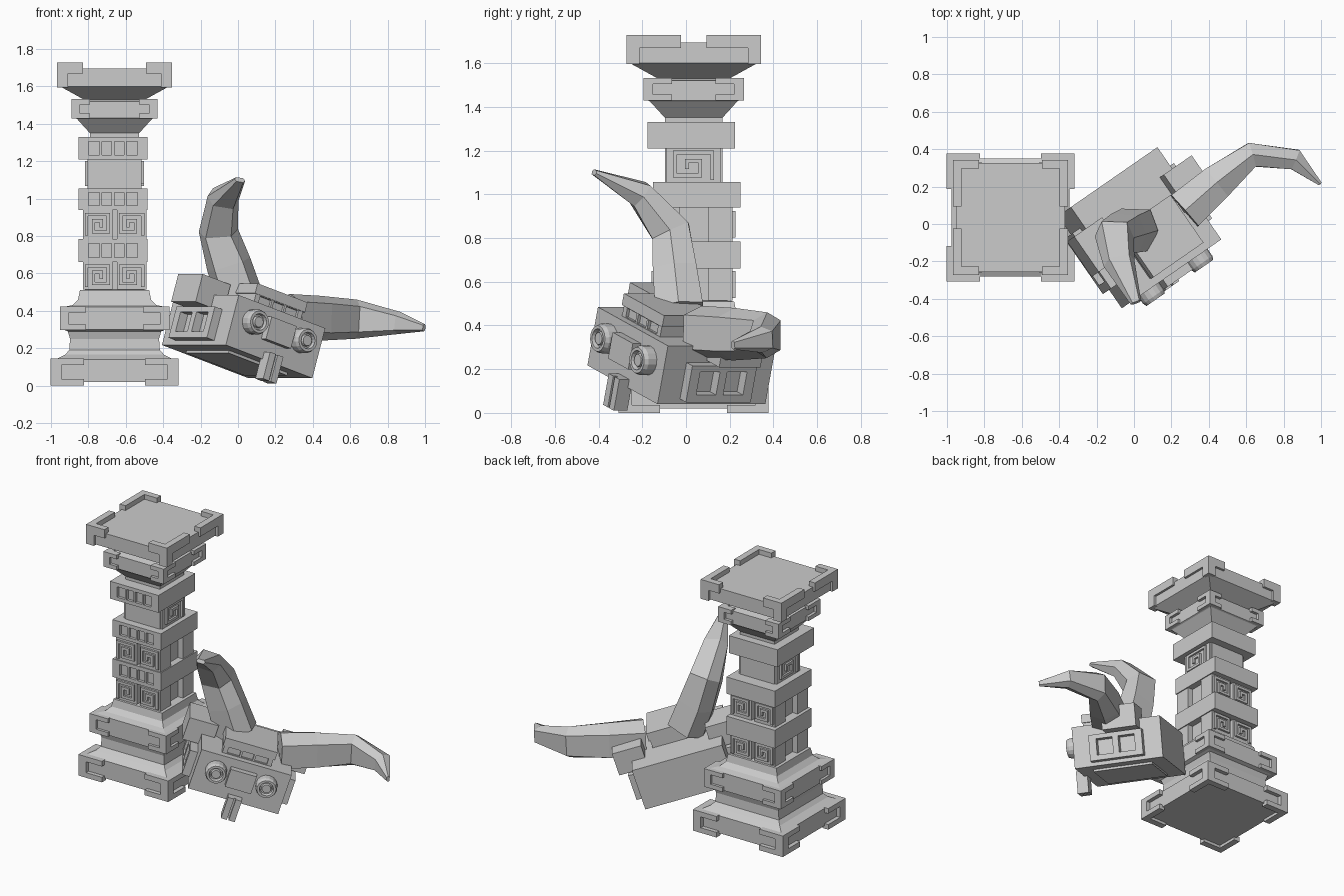
import bpy, bmesh, math
from mathutils import Vector, Matrix

if "Cube" in bpy.data.objects:
    bpy.data.objects.remove(bpy.data.objects["Cube"])

PILLAR = Matrix.Translation((-0.66, 0.035, 0))
HEAD = (Matrix.Translation((0.03, -0.02, 0.262)) @ Matrix.Rotation(math.radians(34.7), 4, 'Z')
        @ Matrix.Rotation(math.radians(17.5), 4, 'Y'))


def finish(name, bm, mat=Matrix()):
    bmesh.ops.recalc_face_normals(bm, faces=bm.faces)
    me = bpy.data.meshes.new(name)
    bm.to_mesh(me)
    bm.free()
    ob = bpy.data.objects.new(name, me)
    ob.matrix_world = mat
    bpy.context.collection.objects.link(ob)
    return ob


def boxes(name, spans, mat=Matrix()):
    """Each span is (x0, x1, y0, y1, z0, z1)."""
    bm = bmesh.new()
    for s in spans:
        c = Vector(((s[0] + s[1]) / 2, (s[2] + s[3]) / 2, (s[4] + s[5]) / 2))
        d = (abs(s[1] - s[0]), abs(s[3] - s[2]), abs(s[5] - s[4]), 1)
        bmesh.ops.create_cube(bm, size=1, matrix=Matrix.Translation(c) @ Matrix.Diagonal(d))
    return finish(name, bm, mat)


def loft(name, rings, mat=Matrix()):
    """Skin a list of closed point rings and cap both ends."""
    bm = bmesh.new()
    vs = [[bm.verts.new(p) for p in r] for r in rings]
    n = len(vs[0])
    for a, b in zip(vs, vs[1:]):
        for i in range(n):
            bm.faces.new((a[i], a[(i + 1) % n], b[(i + 1) % n], b[i]))
    bm.faces.new(vs[0])
    bm.faces.new(vs[-1])
    return finish(name, bm, mat)


def windows(x0, x1, z0, z1, y0, y1, count, edge, gap=0.014):
    """Raised frame with a row of recessed windows."""
    rim = (z1 - z0) * 0.2
    out = [(x0, x1, y0, y1, z0, z0 + rim), (x0, x1, y0, y1, z1 - rim, z1),
           (x0, x0 + edge, y0, y1, z0, z1), (x1 - edge, x1, y0, y1, z0, z1)]
    step = (x1 - x0 - 2 * edge) / count
    for i in range(1, count):
        x = x0 + edge + i * step
        out.append((x - gap / 2, x + gap / 2, y0, y1, z0, z1))
    return out


# Pillar core: square sections up a stepped, flared profile
profile = [(.315, .02), (.315, .14), (.265, .165), (.242, .19), (.238, .25), (.25, .29),
           (.275, .30), (.275, .42), (.225, .43), (.195, .46), (.185, .51), (.132, .515),
           (.132, 1.35), (.20, 1.425), (.21, 1.43), (.21, 1.52), (.165, 1.53),
           (.292, 1.60), (.292, 1.695)]
loft("pillar_core", [[(-h, -h, z), (h, -h, z), (h, h, z), (-h, h, z)] for h, z in profile], PILLAR)


# Corner brackets on the base, plinth and capitals
def brackets(name, half, z0, z1, lx, ly, post, bar, lower=True):
    spans, t = [], 0.045
    for sx in (-1, 1):
        for sy in (-1, 1):
            ox, oy = sx * half, sy * half
            ix, iy = sx * (half - t), sy * (half - t)
            px, py = sx * (half - post), sy * (half - post)
            spans += [(ox, px, oy, iy, z0, z1), (ox, ix, oy, py, z0, z1)]
            for a, b in [(z1 - bar, z1)] + ([(z0, z0 + bar)] if lower else []):
                spans += [(ox, sx * (half - lx), oy, iy, a, b), (ox, ix, oy, sy * (half - ly), a, b)]
    boxes(name, spans, PILLAR)


brackets("base_brackets", .343, 0.0, .145, .18, .19, .06, .035)
brackets("plinth_brackets", .293, .297, .422, .14, .14, .05, .03)
brackets("neck_brackets", .23, 1.428, 1.532, .10, .13, .04, .028)
brackets("cap_brackets", .308, 1.595, 1.728, .14, .25, .06, .06, False)

# Bands round the shaft, with windows in front
for i, (z0, z1, cy) in enumerate([(.66, .785, .015), (.94, 1.055, .015), (1.21, 1.33, -.012)]):
    f = cy - .2
    boxes("shaft_band_%d" % (i + 1), [(-.193, .177, f + .018, cy + .2, z0, z1)]
          + windows(-.193, .177, z0, z1, f, f + .02, 4, .055), PILLAR)

# Square spiral ornament as strips on a panel, u across and z up
SPIRAL = [(-1, -1), (-1, 1), (1, 1), (1, -.8), (-.35, -.8), (-.35, .35), (.35, .35), (.35, -.15)]


def spiral(cu, cz, ru, rz, flip, y0, y1, along_x=True):
    out, w = [], 0.009
    pts = [(cu + flip * a * ru, cz + b * rz) for a, b in SPIRAL]
    for (a, b), (c, d) in zip(pts, pts[1:]):
        u0, u1 = min(a, c) - w, max(a, c) + w
        v0, v1 = min(b, d) - w, max(b, d) + w
        out.append((u0, u1, y0, y1, v0, v1) if along_x else (y0, y1, u0, u1, v0, v1))
    return out


for i, (z0, z1) in enumerate([(.515, .66), (.785, .94)]):
    spans = []
    for sx in (-1, 1):
        for sy in (-1, 1):
            spans.append((sx * .012, sx * .17, sy * .065, sy * .178, z0, z1))
            spans += spiral(sx * .092, (z0 + z1) / 2, .058, .052, -sx, sy * .17, sy * .192)
    boxes("spiral_panels_%d" % (i + 1), spans, PILLAR)
spans = []
for sx in (-1, 1):
    spans.append((sx * .12, sx * .145, -.125, .125, 1.055, 1.21))
    spans += spiral(0, 1.133, .085, .058, -sx, sx * .14, sx * .158, False)
boxes("upper_spiral_panels", spans, PILLAR)

# Tilted skull block lying beside the pillar (local front is -y)
boxes("head", [(-.295, .295, -.30, .30, -.14, .14), (-.2, .2, -.2, .2, -.155, -.13)], HEAD)
boxes("brow", [(-.16, .16, -.24, .05, .12, .235), (-.17, .17, -.26, .05, .19, .245)]
      + windows(-.16, .16, .13, .2, -.255, -.235, 3, .03), HEAD)
boxes("nose", [(-.085, .085, -.345, -.28, -.04, .085)], HEAD)
boxes("chin_prongs", [(sx * .006, sx * .045, -.355, -.28, -.25, -.1) for sx in (-1, 1)]
      + [(-.04, .04, -.34, -.28, -.24, -.1)], HEAD)

# Cheek frames and horn collars on both sides
spans, collars = [], []
for s in (-1, 1):
    for y0, y1, z0, z1 in [(-.18, .18, -.115, -.08), (-.18, -.13, -.115, .06),
                           (.13, .18, -.115, .06), (-.02, .02, -.115, .03), (-.18, .18, .03, .06)]:
        spans.append((s * .28, s * .345, y0, y1, z0, z1))
    collars.append((s * .21, s * .40, -.07, .16, .07, .225))
boxes("cheek_frames", spans, HEAD)
boxes("horn_collars", collars, HEAD)

# Eyes: stepped round rims with sunken pupils
for s, side in ((-1, "left"), (1, "right")):
    steps = [(.068, -.28), (.068, -.345), (.06, -.365), (.045, -.365), (.04, -.345),
             (.032, -.345), (.028, -.36)]
    loft("eye_" + side, [[(s * .165 + r * math.cos(k * math.pi / 8), y, .03 + r * math.sin(k * math.pi / 8))
                          for k in range(16)] for r, y in steps], HEAD)


# Horns: six-sided sections along a bent path, (point, width across, width along ref)
def horn(name, path, ref):
    rings = []
    for i, (p, wa, wb) in enumerate(path):
        t = (Vector(path[min(i + 1, len(path) - 1)][0]) - Vector(path[max(i - 1, 0)][0])).normalized()
        a = t.cross(Vector(ref)).normalized()
        b = a.cross(t)
        rings.append([Vector(p) + a * wa * u / 2 + b * wb * v / 2 for u, v in
                      [(1, -.65), (1, .65), (0, 1), (-1, .65), (-1, -.65), (0, -1)]])
    loft(name, rings)


horn("right_horn", [((.27, .07, .37), .22, .24), ((.44, .22, .36), .19, .24), ((.63, .37, .355), .13, .21),
                    ((.86, .345, .335), .11, .12), ((.995, .215, .31), .02, .04)], (0, 0, 1))
horn("left_horn", [((.01, -.03, .47), .22, .25), ((-.05, -.05, .65), .20, .24), ((-.105, -.07, .83), .18, .21),
                   ((-.08, -.21, 1.0), .12, .17), ((.01, -.42, 1.10), .025, .06)], (1, 0, 0))
